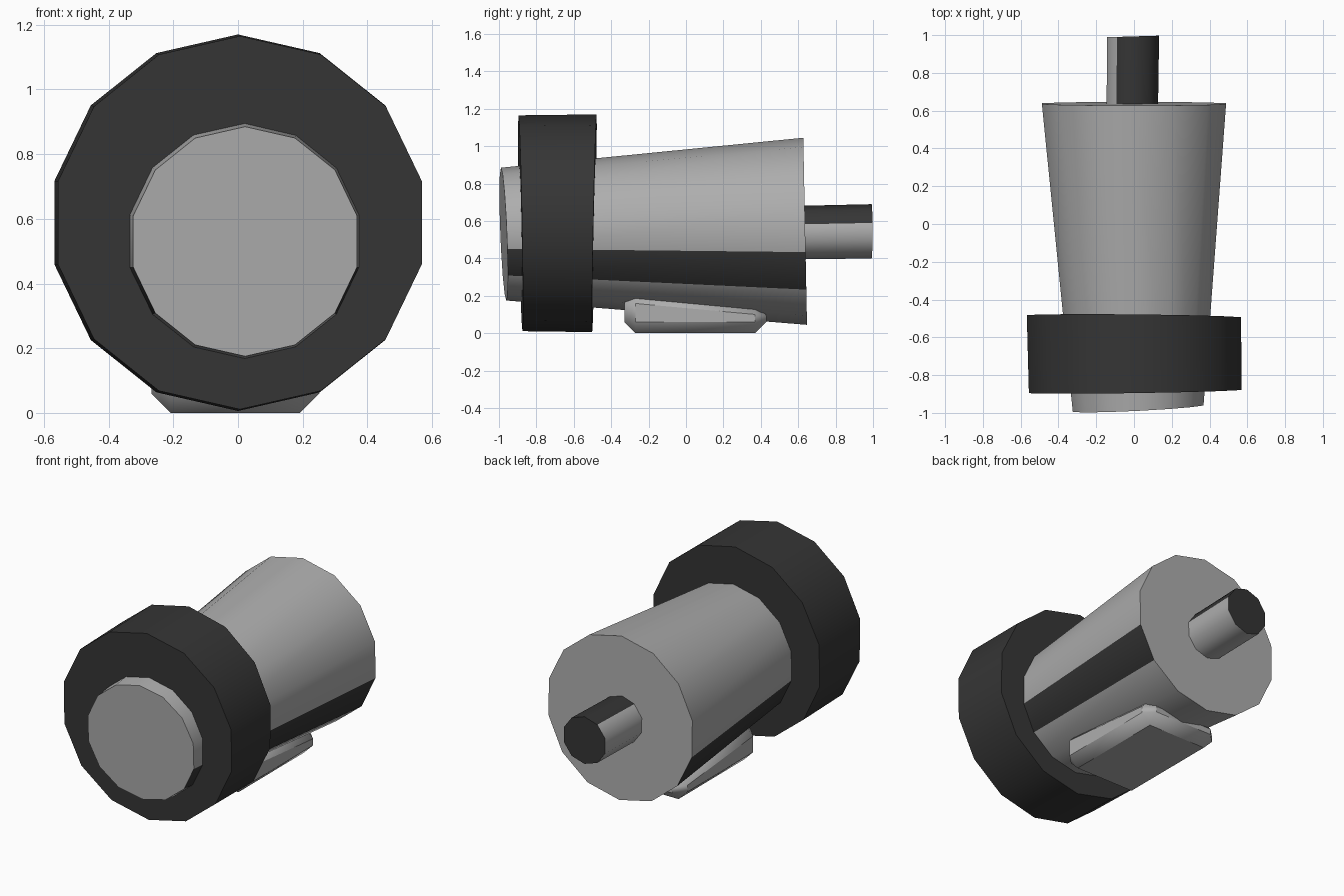
import bpy
import bmesh
from math import cos, sin, pi, radians

cube = bpy.data.objects.get("Cube")
if cube:
    bpy.data.objects.remove(cube, do_unlink=True)


def make_material(name, value):
    mat = bpy.data.materials.new(name)
    mat.use_nodes = True
    color = (value, value, value, 1)
    mat.diffuse_color = color
    mat.node_tree.nodes["Principled BSDF"].inputs["Base Color"].default_value = color
    return mat


LIGHT = make_material("light_grey", 0.42)
DARK = make_material("dark_grey", 0.036)


def finish(name, bm, materials):
    bmesh.ops.recalc_face_normals(bm, faces=bm.faces[:])
    mesh = bpy.data.meshes.new(name)
    bm.to_mesh(mesh)
    bm.free()
    for mat in materials:
        mesh.materials.append(mat)
    obj = bpy.data.objects.new(name, mesh)
    bpy.context.collection.objects.link(obj)
    bpy.ops.object.select_all(action="DESELECT")
    obj.select_set(True)
    bpy.context.view_layer.objects.active = obj
    bpy.ops.object.shade_smooth_by_angle(angle=radians(40))
    return obj


def drum(name, sides, front, back, materials, is_dark=None, dark_caps=False):
    """Tapered prism along y; each end is (x, y, z, radius, tilt by x, tilt by z)."""
    bm = bmesh.new()
    rings = []
    for x, y, z, r, tilt_x, tilt_z in (front, back):
        ring = []
        for i in range(sides):
            a = pi / 2 + 2 * pi * i / sides
            dx, dz = r * cos(a), r * sin(a)
            ring.append(bm.verts.new((x + dx, y + tilt_x * dx + tilt_z * dz, z + dz)))
        rings.append(ring)
        cap = bm.faces.new(ring)
        cap.material_index = int(dark_caps)
    for i in range(sides):
        j = (i + 1) % sides
        face = bm.faces.new((rings[0][i], rings[0][j], rings[1][j], rings[1][i]))
        mid = pi / 2 + 2 * pi * (i + 0.5) / sides
        if is_dark and is_dark(cos(mid), sin(mid)):
            face.material_index = 1
    return finish(name, bm, materials)


# Tapered body with a dark stripe low on each side
drum("body", 14,
     (0.022, -0.975, 0.53, 0.355, 0.05, -0.04),
     (0, 0.637, 0.545, 0.5, 0, -0.02),
     (LIGHT, DARK), lambda c, s: -0.6 < s < -0.25)

# Wide dark collar near the front
drum("collar", 14,
     (0.006, -0.885, 0.588, 0.577, 0.015, -0.018),
     (0, -0.49, 0.588, 0.582, -0.01, 0.02),
     (DARK,))

# Rear shaft, dark over the top and on the end
drum("shaft", 10,
     (-0.009, 0.6, 0.538, 0.143, 0, 0),
     (-0.005, 0.993, 0.545, 0.145, 0.03, 0),
     (LIGHT, DARK), lambda c, s: s > 0.5 and c > -0.5, dark_caps=True)

# Chamfered foot, its top sloping down toward the back
bm = bmesh.new()
bmesh.ops.create_cube(bm, size=1)
for v in bm.verts:
    back, top = v.co.y > 0, v.co.z > 0
    v.co.x = v.co.x * 0.52 - 0.008
    v.co.y = 0.43 if back else -0.33
    v.co.z = (0.155 if back else 0.225) if top else 0
bmesh.ops.bevel(bm, geom=bm.edges[:], offset=0.06, segments=1,
                affect="EDGES", clamp_overlap=True)
finish("foot", bm, (LIGHT,))
